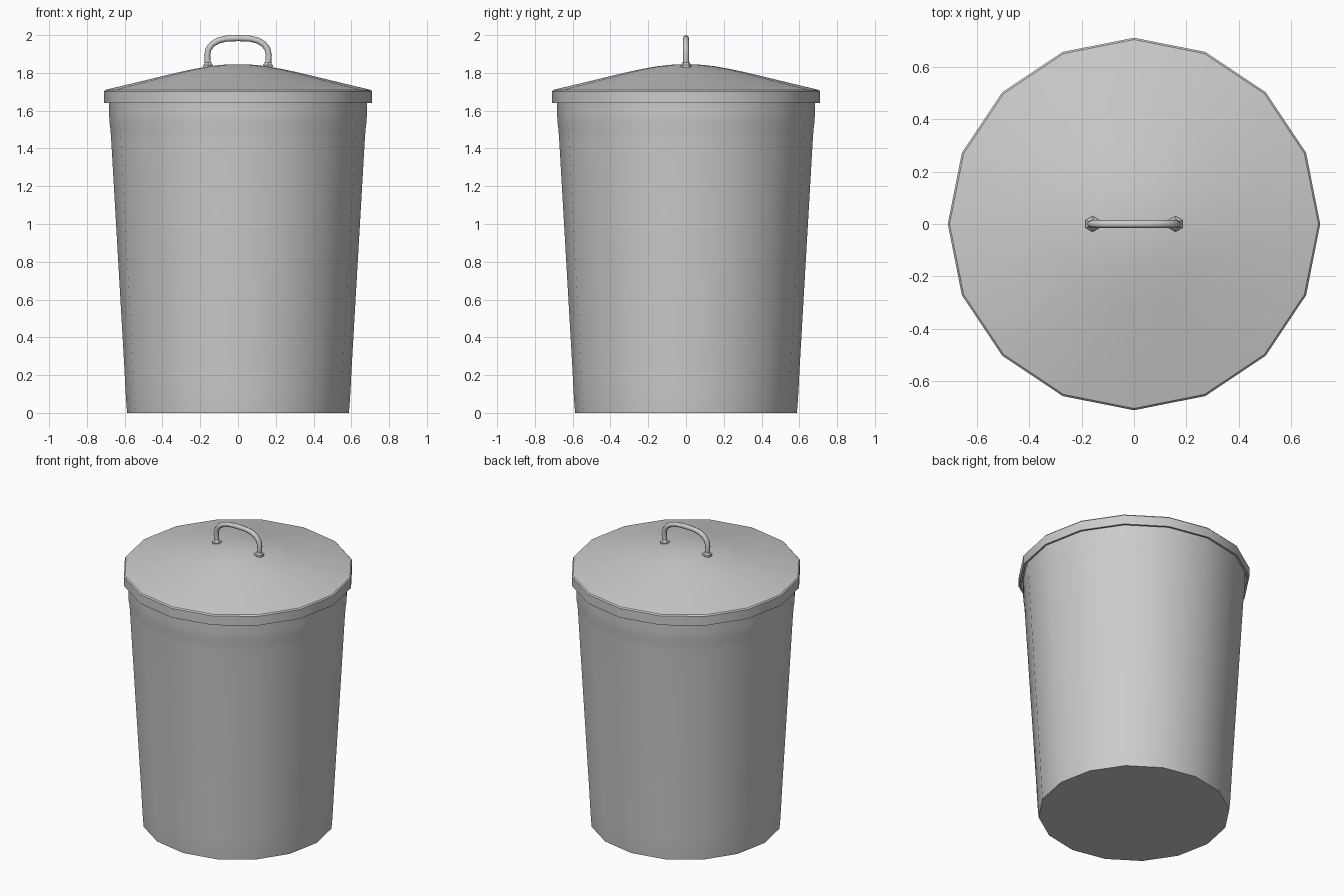
import bpy, bmesh, math
from mathutils import Vector

if "Cube" in bpy.data.objects:
    bpy.data.objects.remove(bpy.data.objects["Cube"])


def finish(name, bm, angle=35):
    bmesh.ops.recalc_face_normals(bm, faces=bm.faces)
    me = bpy.data.meshes.new(name)
    bm.to_mesh(me)
    bm.free()
    ob = bpy.data.objects.new(name, me)
    bpy.context.collection.objects.link(ob)
    bpy.ops.object.select_all(action='DESELECT')
    ob.select_set(True)
    bpy.context.view_layer.objects.active = ob
    bpy.ops.object.shade_smooth_by_angle(angle=math.radians(angle))
    return ob


def lathe(name, profile, sides=16, centre=(0, 0), turn=0.0):
    """Spin (radius, z) points round the z axis; radius 0 makes a pole."""
    bm = bmesh.new()
    rings = []
    for r, z in profile:
        n = sides if r > 0 else 1
        rings.append([bm.verts.new((centre[0] + r * math.cos(turn + 2 * math.pi * i / sides),
                                    centre[1] + r * math.sin(turn + 2 * math.pi * i / sides), z))
                      for i in range(n)])
    for a, b in zip(rings, rings[1:]):
        for i in range(sides):
            j = (i + 1) % sides
            quad = [a[i % len(a)], a[j % len(a)], b[j % len(b)], b[i % len(b)]]
            bm.faces.new(list(dict.fromkeys(quad)))
    return finish(name, bm)


def tube(name, path, radius, sides=8):
    """Round bar along a path in the xz plane."""
    bm = bmesh.new()
    rings = []
    for k, p in enumerate(path):
        t = (path[min(k + 1, len(path) - 1)] - path[max(k - 1, 0)]).normalized()
        side = Vector((0, 1, 0))
        up = t.cross(side)
        rings.append([bm.verts.new(p + radius * (math.cos(a) * side + math.sin(a) * up))
                      for a in (2 * math.pi * i / sides for i in range(sides))])
    for a, b in zip(rings, rings[1:]):
        for i in range(sides):
            j = (i + 1) % sides
            bm.faces.new((a[i], a[j], b[j], b[i]))
    bm.faces.new(rings[0])
    bm.faces.new(rings[-1])
    return finish(name, bm, 50)


# tapered body with a rolled bead near the top and a slight foot band
lathe("bin_body", [(0, 0), (0.587, 0), (0.592, 0.06), (0.598, 0.16), (0.6, 0.21),
                   (0.671, 1.44), (0.675, 1.5), (0.681, 1.54), (0.682, 1.58), (0.684, 1.68)])

# domed lid with a folded rim and hollow underside
lathe("lid", [(0, 1.845), (0.08, 1.843), (0.16, 1.834), (0.25, 1.817), (0.32, 1.802),
              (0.703, 1.71), (0.71, 1.702), (0.71, 1.64), (0.697, 1.64),
              (0.697, 1.695), (0.3, 1.79), (0, 1.83)])

# arched handle
half = [(0.158, 1.83), (0.161, 1.865), (0.163, 1.895), (0.156, 1.927),
        (0.136, 1.953), (0.105, 1.971), (0.065, 1.981)]
points = [(-x, z) for x, z in half] + [(0, 1.984)] + half[::-1]
tube("lid_handle", [Vector((x, 0, z)) for x, z in points], 0.016)

# hexagonal collars where the handle meets the lid
for side, x in (("left", -0.158), ("right", 0.158)):
    lathe("handle_collar_" + side,
          [(0, 1.825), (0.03, 1.825), (0.03, 1.842), (0.019, 1.855), (0, 1.855)],
          6, (x, 0), math.pi / 6)
